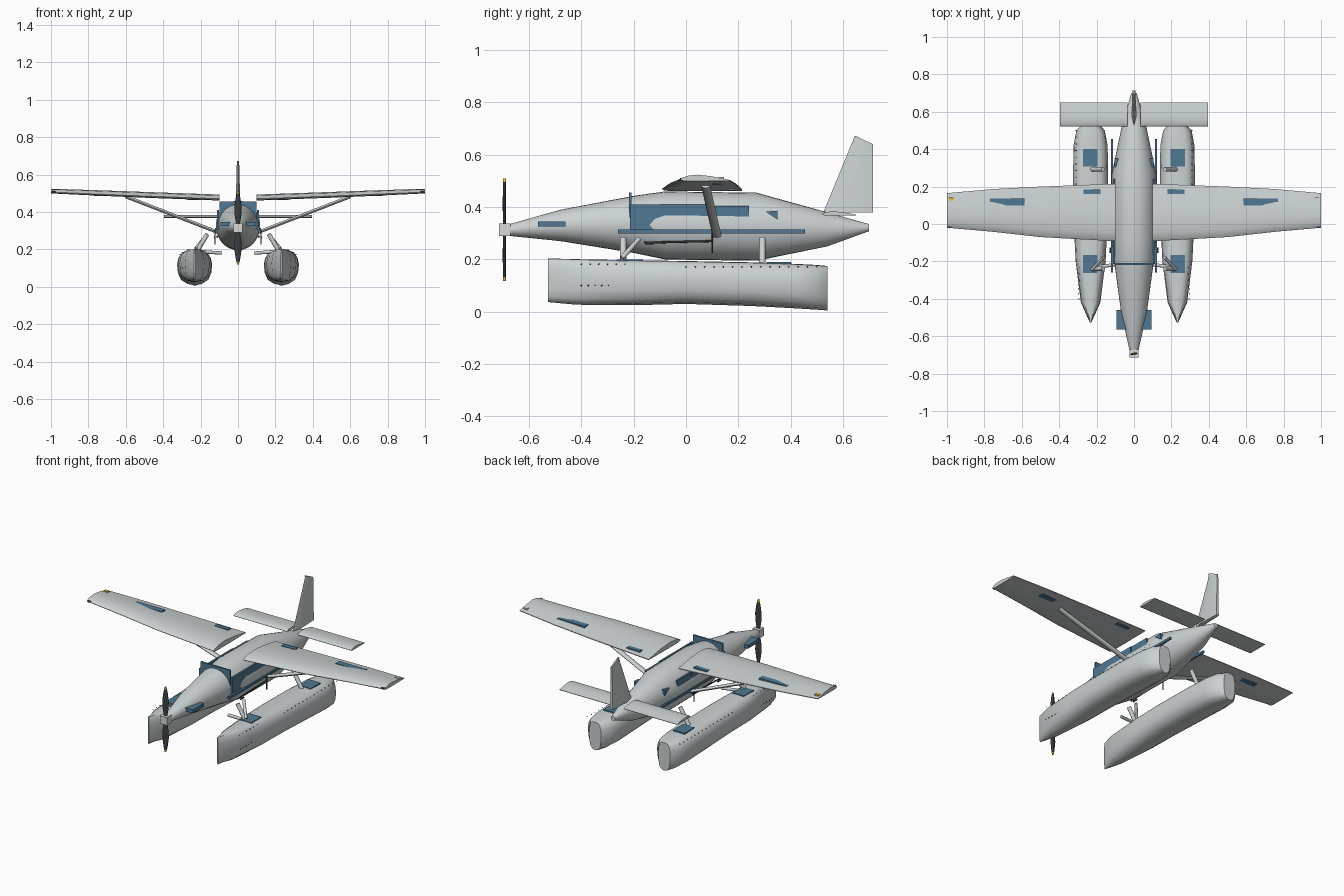
import bpy, bmesh, math
from mathutils import Vector

if "Cube" in bpy.data.objects:
    bpy.data.objects.remove(bpy.data.objects["Cube"])


def material(name, color):
    m = bpy.data.materials.new(name)
    m.use_nodes = True
    m.diffuse_color = (*color, 1)
    m.node_tree.nodes["Principled BSDF"].inputs["Base Color"].default_value = (*color, 1)
    return m


GREY = material("light grey paint", (0.60, 0.64, 0.65))
BLUE = material("blue glass", (0.08, 0.19, 0.29))
DARK = material("dark metal", (0.045, 0.05, 0.055))
YELLOW = material("yellow marking", (0.75, 0.50, 0.04))
SILVER = material("pale metal", (0.68, 0.70, 0.70))


def finish(bm, name, mats, smooth=None):
    bmesh.ops.recalc_face_normals(bm, faces=bm.faces)
    mesh = bpy.data.meshes.new(name)
    bm.to_mesh(mesh)
    bm.free()
    for m in mats:
        mesh.materials.append(m)
    ob = bpy.data.objects.new(name, mesh)
    bpy.context.collection.objects.link(ob)
    if smooth:
        bpy.ops.object.select_all(action='DESELECT')
        bpy.context.view_layer.objects.active = ob
        ob.select_set(True)
        bpy.ops.object.shade_smooth_by_angle(angle=math.radians(smooth))
    return ob


def loft(name, rings, mat, smooth=None):
    """Skin a list of equal-length rings and cap both ends."""
    bm = bmesh.new()
    loops = [[bm.verts.new(p) for p in ring] for ring in rings]
    n = len(loops[0])
    for a, b in zip(loops, loops[1:]):
        for i in range(n):
            j = (i + 1) % n
            bm.faces.new((a[i], a[j], b[j], b[i]))
    bm.faces.new(loops[0])
    bm.faces.new(loops[-1])
    return finish(bm, name, [mat], smooth)


def box(name, x, y, z, mat):
    corners = lambda h: [(x[0], y[0], h), (x[1], y[0], h), (x[1], y[1], h), (x[0], y[1], h)]
    return loft(name, [corners(z[0]), corners(z[1])], mat)


def rod(name, start, end, radius, mat, flat=1.0, sides=12):
    """Straight strut; flat stretches its section fore and aft."""
    a, b = Vector(start), Vector(end)
    d = (b - a).normalized()
    u = (Vector((0, 1, 0)) - d * d.y)
    u = u.normalized() if u.length > 0.1 else Vector((1, 0, 0))
    v = d.cross(u)
    ring = [u * math.cos(t) * radius * flat + v * math.sin(t) * radius
            for t in (math.tau * i / sides for i in range(sides))]
    return loft(name, [[p + r for r in ring] for p in (a, b)], mat, 40)


# Fuselage: oval stations as (y, half width, bottom, top)
stations = [(-0.675, 0.024, 0.29, 0.335), (-0.48, 0.068, 0.27, 0.39), (-0.20, 0.106, 0.225, 0.443),
            (-0.08, 0.118, 0.20, 0.46), (0.27, 0.118, 0.195, 0.455),
            (0.54, 0.062, 0.25, 0.38), (0.70, 0.014, 0.308, 0.335)]
rings = []
for y, w, lo, hi in stations:
    angles = [math.tau * i / 32 for i in range(32)]
    rings.append([(w * math.cos(t), y, (lo + hi) / 2 + (hi - lo) / 2 * math.sin(t)) for t in angles])
loft("fuselage", rings, GREY, 35)

# Windscreen and cowl intake
box("windscreen", (-0.10, 0.10), (-0.218, -0.208), (0.31, 0.455), BLUE)
box("cowl_intake", (-0.093, 0.093), (-0.565, -0.46), (0.325, 0.346), BLUE)

# Propeller: hub and two tapered blades with yellow tips
box("propeller_hub", (-0.024, 0.024), (-0.715, -0.67), (0.29, 0.338), SILVER)
for side, label in ((1, "upper"), (-1, "lower")):
    blade = [(0.02, 0.009), (0.06, 0.017), (0.11, 0.02), (0.16, 0.013), (0.182, 0.008), (0.196, 0.004)]
    sect = lambda r, w: [(w * math.cos(t), -0.694 + 0.006 * math.sin(t) + 0.15 * w * math.cos(t),
                          0.314 + side * r) for t in (math.tau * i / 12 for i in range(12))]
    loft(label + "_blade", [sect(*b) for b in blade[:-1]], DARK, 40)
    loft(label + "_blade_tip", [sect(*b) for b in blade[-2:]], YELLOW, 40)

# Fin: tapered swept plate
fin = [(0.38, 0.525, 0.715, 0.014), (0.64, 0.632, 0.715, 0.007), (0.672, 0.645, 0.650, 0.006)]
loft("fin", [[(0, a, z), (w, a + 0.3 * (b - a), z), (w * 0.6, b, z),
              (-w * 0.6, b, z), (-w, a + 0.3 * (b - a), z)] for z, a, b, w in fin], GREY, 30)

airfoil = [(0, 0.3), (0.05, 0.6), (0.15, 0.85), (0.35, 1), (0.65, 0.75), (1, 0.2),
           (1, 0.05), (0.5, 0), (0.1, 0), (0.02, 0.12)]


def wing(name, s, sections):
    """Sections are (x, leading y, trailing y, base z, thickness)."""
    loft(name, [[(s * x, a + c * (b - a), z + h * t) for c, h in airfoil]
                for x, a, b, z, t in sections], GREY, 40)


float_half = [(0, 1), (0.5, 0.99), (0.76, 0.93), (0.93, 0.78), (1, 0.58), (0.95, 0.32),
              (0.8, 0.14), (0.5, 0.04)]
float_section = float_half + [(0, 0)] + [(-x, z) for x, z in reversed(float_half[1:])]
float_stations = [(-0.527, 0.004, 0.037, 0.204), (-0.42, 0.052, 0.027, 0.201),
                  (-0.20, 0.08, 0.025, 0.197), (0.0, 0.09, 0.03, 0.194), (0.25, 0.094, 0.022, 0.189),
                  (0.42, 0.091, 0.013, 0.183), (0.50, 0.076, 0.008, 0.179), (0.54, 0.04, 0.005, 0.175)]

for s, side in ((1, "left"), (-1, "right")):
    span = lambda a, b: tuple(sorted((s * a, s * b)))

    # Main wing, tailplane and the lift strut
    wing(side + "_wing", s, [(0.10, -0.092, 0.215, 0.461, 0.032), (0.5, -0.07, 0.20, 0.476, 0.031),
                             (0.75, -0.042, 0.187, 0.487, 0.029), (1.0, -0.02, 0.165, 0.499, 0.025)])
    wing(side + "_tailplane", s, [(0.035, 0.52, 0.65, 0.368, 0.016), (0.395, 0.52, 0.65, 0.368, 0.016)])
    rod(side + "_wing_strut", (s * 0.60, 0.075, 0.482), (s * 0.11, 0.118, 0.292), 0.009, GREY, 1.9)

    # Plates let into the wing, and tip lights
    box(side + "_outer_wing_plate", span(0.585, 0.77), (0.10, 0.135), (0.484, 0.507), BLUE)
    box(side + "_inner_wing_plate", span(0.18, 0.27), (0.16, 0.185), (0.464, 0.484), BLUE)
    box(side + "_tip_light", span(0.965, 0.99), (0.125, 0.145), (0.505, 0.516),
        YELLOW if s < 0 else SILVER)
    box(side + "_tip_marker", span(0.975, 0.995), (-0.022, -0.012), (0.502, 0.512), DARK)

    # Cabin windows, sill strip and door step
    box(side + "_door_window", span(0.102, 0.112), (-0.215, 0.105), (0.305, 0.41), BLUE)
    box(side + "_cabin_window", span(0.102, 0.112), (0.11, 0.24), (0.34, 0.405), BLUE)
    loft(side + "_rear_window", [[(s * x, 0.305, 0.383), (s * x, 0.35, 0.386), (s * x, 0.35, 0.352)]
                                 for x in (0.08, 0.105)], BLUE)
    box(side + "_sill_strip", span(0.112, 0.123), (-0.26, 0.455), (0.30, 0.314), BLUE)
    rod(side + "_door_rail", (s * 0.112, -0.16, 0.264), (s * 0.112, 0.10, 0.27), 0.004, DARK)
    rod(side + "_door_handle", (s * 0.125, -0.155, 0.263), (s * 0.125, -0.125, 0.263), 0.005, DARK)
    rod(side + "_door_post", (s * 0.123, 0.10, 0.225), (s * 0.123, 0.10, 0.305), 0.003, DARK)

    # Float with hatches
    loft(side + "_float", [[(s * 0.232 + w * x, y, lo + (hi - lo) * z) for x, z in float_section]
                           for y, w, lo, hi in float_stations], GREY, 40)
    box(side + "_front_hatch", span(0.195, 0.272), (-0.262, -0.165), (0.186, 0.2), BLUE)
    box(side + "_rear_hatch", span(0.195, 0.272), (0.308, 0.402), (0.176, 0.19), BLUE)

    # Float struts
    for y, label in ((-0.24, "front"), (0.292, "rear")):
        rod(f"{side}_{label}_float_strut", (s * 0.225, y, 0.18), (s * 0.165, y, 0.28), 0.012, GREY)
    rod(side + "_brace", (s * 0.225, -0.245, 0.205), (s * 0.165, -0.18, 0.278), 0.009, GREY)
    rod(side + "_spreader", (s * 0.225, -0.235, 0.19), (s * 0.088, -0.215, 0.18), 0.009, GREY)

    # Rivet rows along the float deck and bow
    bm = bmesh.new()
    rows = [(0.31, 0.172, 0.0, 0.5, 15), (0.297, 0.1, -0.4, -0.27, 6), (0.29, 0.182, -0.4, 0.0, 13)]
    for x, z, y0, y1, n in rows:
        for i in range(n):
            r = bmesh.ops.create_icosphere(bm, subdivisions=1, radius=0.003)
            bmesh.ops.translate(bm, verts=r["verts"], vec=(s * x, y0 + (y1 - y0) * i / (n - 1), z))
    finish(bm, side + "_float_rivets", [DARK])
